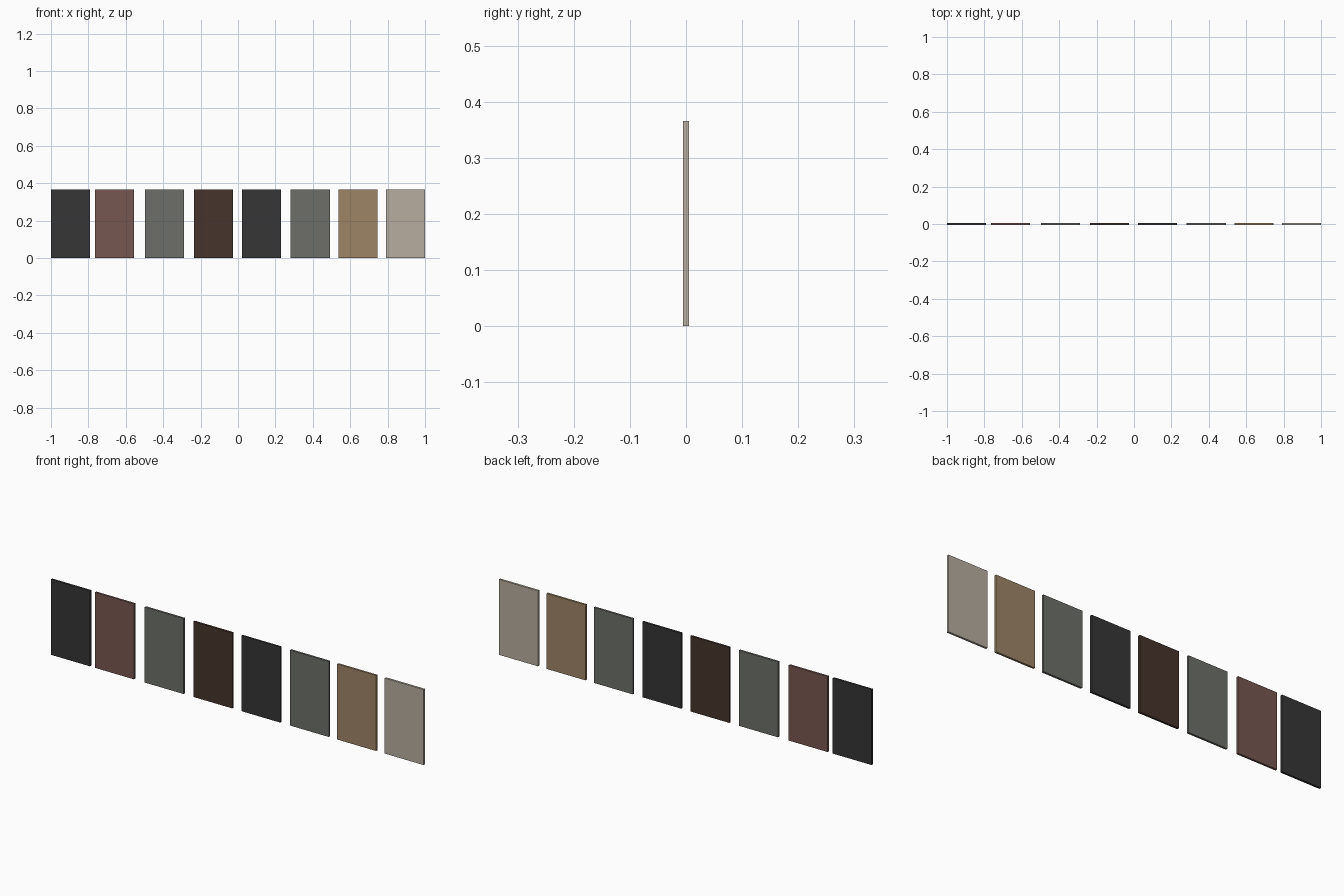
import bpy, bmesh

if "Cube" in bpy.data.objects:
    bpy.data.objects.remove(bpy.data.objects["Cube"])

def srgb(h):
    out = []
    for i in (0, 2, 4):
        c = int(h[i:i + 2], 16) / 255
        out.append(c / 12.92 if c <= 0.04045 else ((c + 0.055) / 1.055) ** 2.4)
    return (*out, 1.0)

# One flat colour per sample finish
mats = {}
for name, h in {"charcoal": "363636", "russet": "775750", "grey_green": "6d6f69",
                "dark_brown": "46332c", "tan": "9d8566", "cream": "b7ae9f"}.items():
    mats[name] = bpy.data.materials.new(name)
    mats[name].diffuse_color = srgb(h)

W, H, T = 0.209, 0.366, 0.0105

def panel(name, x, mat):
    """Thin upright sample board, left edge at x."""
    bm = bmesh.new()
    bmesh.ops.create_cube(bm, size=1)
    for v in bm.verts:
        v.co = (x + (v.co.x + 0.5) * W, v.co.y * T, (v.co.z + 0.5) * H)
    me = bpy.data.meshes.new(name)
    bm.to_mesh(me)
    bm.free()
    me.materials.append(mats[mat])
    bpy.context.collection.objects.link(bpy.data.objects.new(name, me))

# Row of boards, left to right
row = [(-1.0, "charcoal"), (-0.764, "russet"), (-0.497, "grey_green"), (-0.236, "dark_brown"),
       (0.022, "charcoal"), (0.282, "grey_green"), (0.536, "tan"), (0.791, "cream")]
for i, (x, m) in enumerate(row):
    panel(f"sample_board_{i + 1}", x, m)

for m in bpy.data.materials:
    if m.users and not m.is_grease_pencil:
        m.use_nodes = True
        m.node_tree.nodes["Principled BSDF"].inputs["Base Color"].default_value = m.diffuse_color
